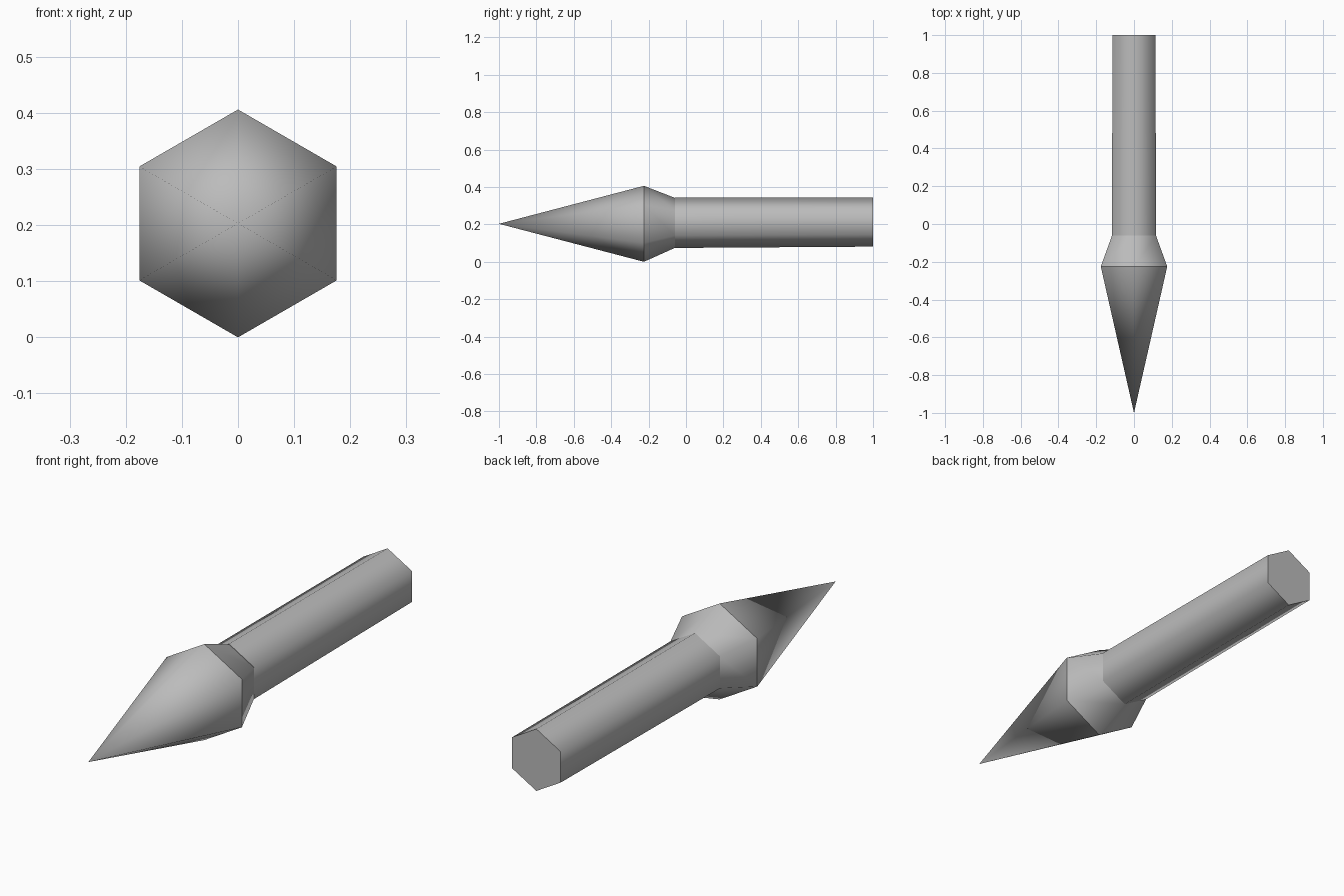
import bpy, bmesh, math

if "Cube" in bpy.data.objects:
    bpy.data.objects.remove(bpy.data.objects["Cube"], do_unlink=True)

SIDES = 6

metal = bpy.data.materials.new("plain_grey")
metal.use_nodes = True
grey = (0.5, 0.5, 0.5, 1)
metal.diffuse_color = grey
metal.node_tree.nodes["Principled BSDF"].inputs["Base Color"].default_value = grey


def hex_loft(name, rings, tip=None):
    """Loft hexagons (y, centre z, radius) along y; an optional tip replaces the first cap."""
    bm = bmesh.new()
    loops = []
    for y, z, r in rings:
        angles = [math.tau * i / SIDES for i in range(SIDES)]
        loops.append([bm.verts.new((r * math.sin(a), y, z + r * math.cos(a))) for a in angles])
    for a, b in zip(loops, loops[1:]):
        for i in range(SIDES):
            j = (i + 1) % SIDES
            bm.faces.new((a[i], a[j], b[j], b[i]))
    if tip:
        apex = bm.verts.new(tip)
        for i in range(SIDES):
            bm.faces.new((apex, loops[0][(i + 1) % SIDES], loops[0][i]))
    else:
        bm.faces.new(loops[0])
    bm.faces.new(loops[-1])
    bmesh.ops.recalc_face_normals(bm, faces=bm.faces)
    for f in bm.faces:
        f.smooth = True
    # Rims stay crisp while the sides shade as round
    for loop in loops:
        for i in range(SIDES):
            bm.edges.get((loop[i], loop[(i + 1) % SIDES])).smooth = False
    mesh = bpy.data.meshes.new(name)
    bm.to_mesh(mesh)
    bm.free()
    mesh.materials.append(metal)
    obj = bpy.data.objects.new(name, mesh)
    bpy.context.collection.objects.link(obj)
    return obj


# Pointed head with its tapered collar
hex_loft("pointed_head", [(-0.225, 0.203, 0.203), (-0.06, 0.208, 0.134)], tip=(0, -1, 0.203))

# Long straight shaft
hex_loft("shaft", [(-0.06, 0.209, 0.135), (1, 0.212, 0.131)])
